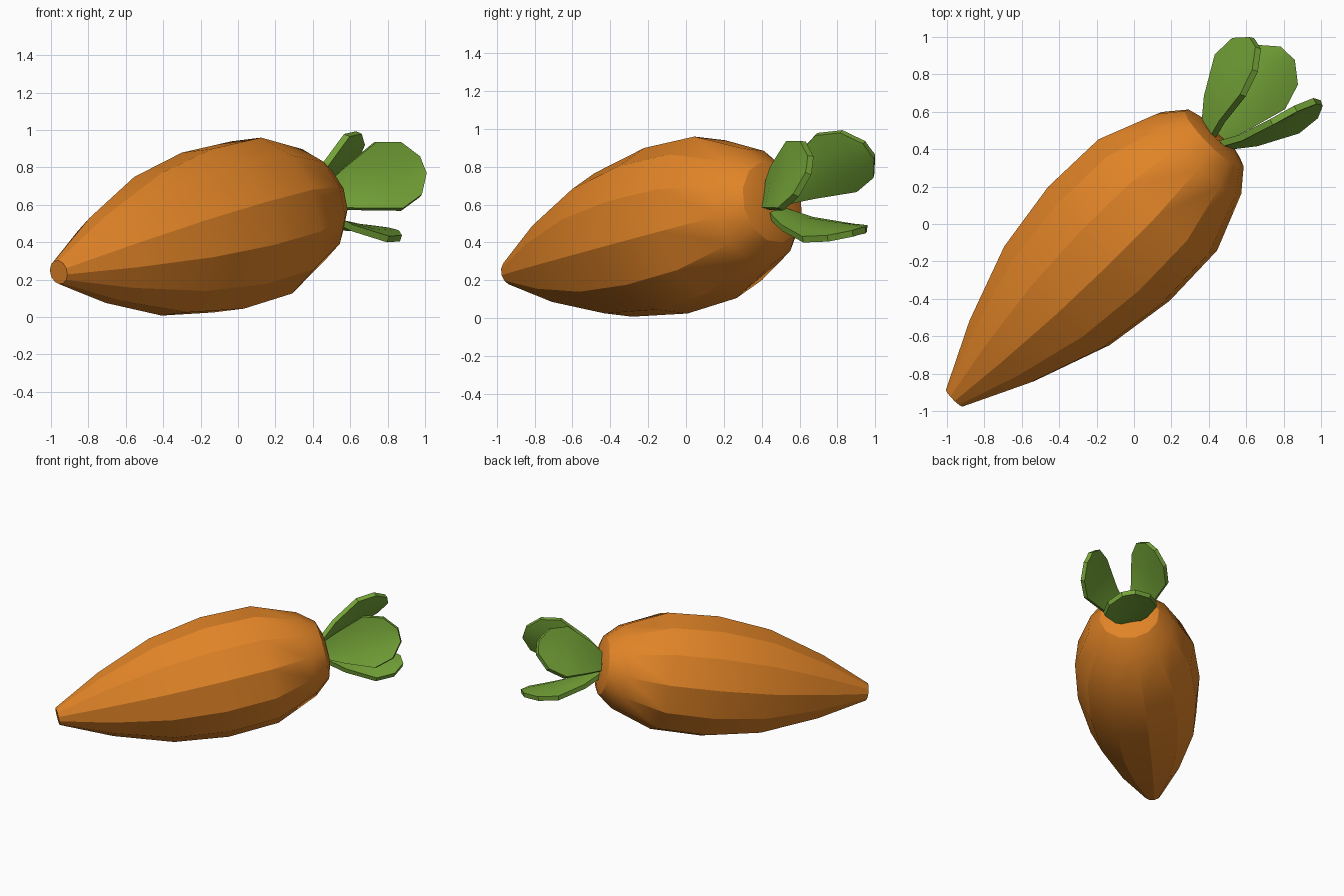
import bpy, bmesh, math
from mathutils import Vector

if "Cube" in bpy.data.objects:
    bpy.data.objects.remove(bpy.data.objects["Cube"])

# Carrot frame: AXIS runs tip to crown, SIDE is level, UP is square to both
TILT = math.radians(10.8)
R2 = math.sqrt(0.5)
SIDE = Vector((R2, -R2, 0))
AXIS = Vector((R2 * math.cos(TILT), R2 * math.cos(TILT), math.sin(TILT)))
UP = SIDE.cross(AXIS).normalized()
if UP.z < 0:
    UP = -UP
ROLL = math.radians(10)


def centre(u):
    """Point on the carrot axis at horizontal distance u."""
    v = -0.02
    return Vector(((u + v) * R2, (u - v) * R2, 0.494 + 0.191 * u))


def radial(a):
    return UP * math.cos(a) + SIDE * math.sin(a)


def material(name, colour):
    m = bpy.data.materials.new(name)
    m.diffuse_color = (*colour, 1)
    m.use_nodes = True
    m.node_tree.nodes["Principled BSDF"].inputs["Base Color"].default_value = m.diffuse_color
    return m


def finish(name, bm, mat, angle, thickness=0):
    bmesh.ops.recalc_face_normals(bm, faces=bm.faces)
    me = bpy.data.meshes.new(name)
    bm.to_mesh(me)
    bm.free()
    me.materials.append(mat)
    ob = bpy.data.objects.new(name, me)
    bpy.context.collection.objects.link(ob)
    bpy.ops.object.select_all(action='DESELECT')
    ob.select_set(True)
    bpy.context.view_layer.objects.active = ob
    if thickness:
        mod = ob.modifiers.new("thickness", 'SOLIDIFY')
        mod.thickness = thickness
        mod.offset = 0
        bpy.ops.object.modifier_apply(modifier=mod.name)
    bpy.ops.object.shade_smooth_by_angle(angle=math.radians(angle))
    return ob


orange = material("carrot orange", (0.75, 0.23, 0.02))
green = material("leaf green", (0.18, 0.38, 0.04))

# Root: twelve-sided lathe, (position, radius) from tip to crown
profile = [(-1.336, 0.065), (-0.98, 0.24), (-0.562, 0.392), (-0.17, 0.452),
           (0.2, 0.441), (0.51, 0.316), (0.625, 0.22), (0.655, 0.125)]
SIDES = 12
bm = bmesh.new()
rings = []
for u, r in profile:
    rings.append([bm.verts.new(centre(u) + radial(ROLL + i * math.tau / SIDES) * r)
                  for i in range(SIDES)])
for a, b in zip(rings, rings[1:]):
    for i in range(SIDES):
        j = (i + 1) % SIDES
        bm.faces.new((a[i], a[j], b[j], b[i]))
bm.faces.new(rings[0])
hub = bm.verts.new(centre(0.645))
for i in range(SIDES):
    bm.faces.new((rings[-1][i], rings[-1][(i + 1) % SIDES], hub))
finish("carrot_root", bm, orange, 25)

# Leaves: three cupped fans, rows of (along axis, outward, half width)
rows = [(-0.03, 0.03, 0.04), (0.14, 0.135, 0.12), (0.34, 0.205, 0.195),
        (0.48, 0.245, 0.155), (0.565, 0.27, 0.05)]
base = centre(0.62)
for k in range(3):
    a = math.radians(70 + 120 * k)
    out, across = radial(a), radial(a + math.pi / 2)
    bm = bmesh.new()
    grid = []
    for along, rad, half in rows:
        line = []
        for i in range(-2, 3):
            t = half * i / 2
            cup = 0.03 * (t / 0.195) ** 2
            line.append(bm.verts.new(base + AXIS * along + out * (rad + cup) + across * t))
        grid.append(line)
    for p, q in zip(grid, grid[1:]):
        for i in range(4):
            bm.faces.new((p[i], p[i + 1], q[i + 1], q[i]))
    finish(f"leaf_{k + 1}", bm, green, 30, 0.035)
